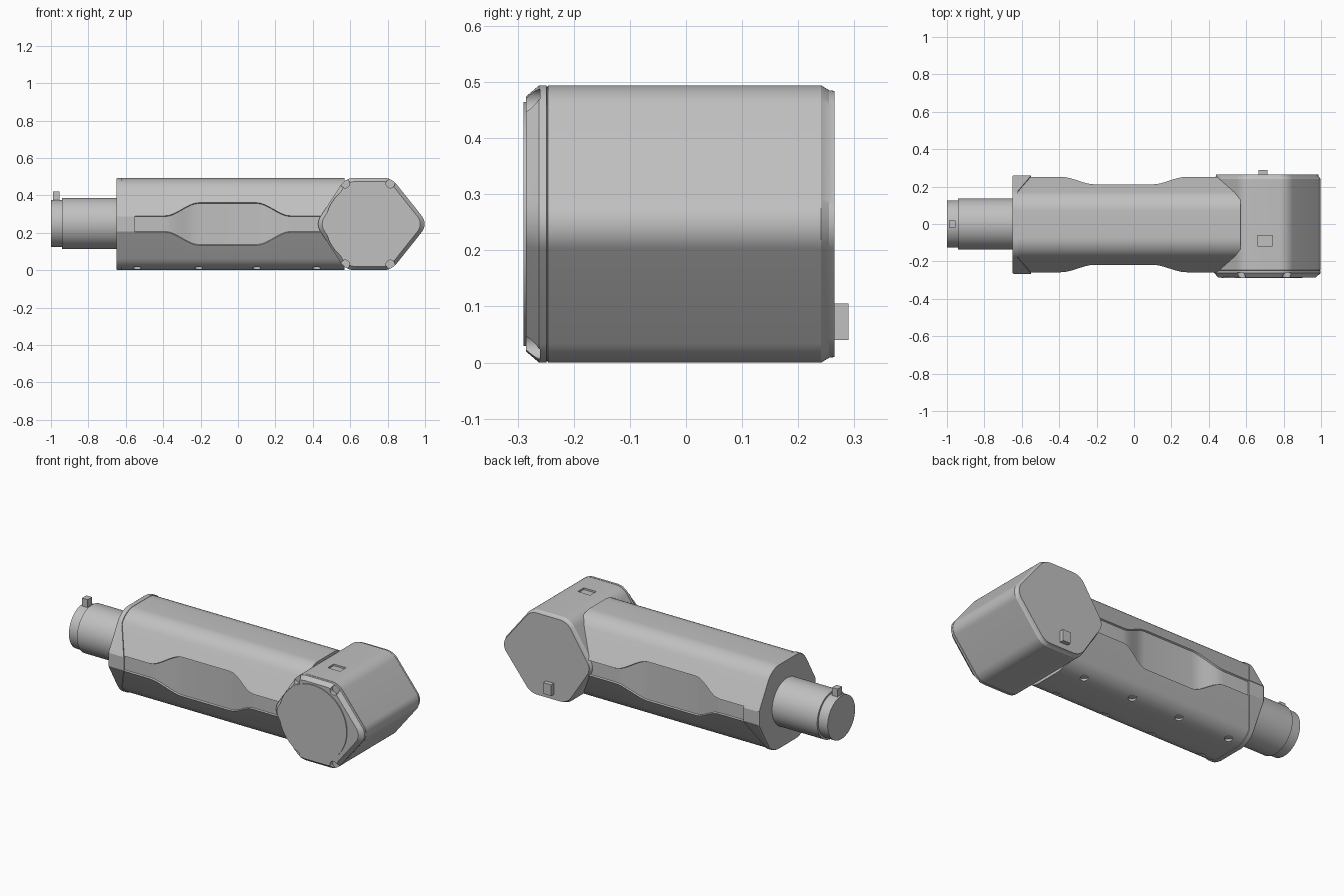
import bpy, bmesh, math
from mathutils import Vector, Matrix

if "Cube" in bpy.data.objects:
    bpy.data.objects.remove(bpy.data.objects["Cube"], do_unlink=True)

grey = bpy.data.materials.new("light_grey")
grey.use_nodes = True
GREY = (0.53, 0.53, 0.53, 1)
grey.diffuse_color = GREY
grey.node_tree.nodes["Principled BSDF"].inputs["Base Color"].default_value = GREY

MID = 0.247      # height of the long axis
SHIFT = -0.003   # sideways offset of the body


def make(name, bm):
    bmesh.ops.recalc_face_normals(bm, faces=bm.faces)
    mesh = bpy.data.meshes.new(name)
    bm.to_mesh(mesh)
    bm.free()
    ob = bpy.data.objects.new(name, mesh)
    bpy.context.collection.objects.link(ob)
    mesh.materials.append(grey)
    return ob


def activate(ob):
    bpy.ops.object.select_all(action='DESELECT')
    ob.select_set(True)
    bpy.context.view_layer.objects.active = ob


def smooth(ob, angle=25):
    activate(ob)
    bpy.ops.object.shade_smooth_by_angle(angle=math.radians(angle))


def loft(name, rings):
    """Skin a list of equal-length closed rings and cap both ends."""
    bm = bmesh.new()
    loops = [[bm.verts.new(p) for p in ring] for ring in rings]
    n = len(loops[0])
    for a, b in zip(loops, loops[1:]):
        for i in range(n):
            j = (i + 1) % n
            bm.faces.new((a[i], a[j], b[j], b[i]))
    bm.faces.new(loops[0])
    bm.faces.new(loops[-1])
    return make(name, bm)


def rounded(corners, steps=8):
    """Fillet a polygon given as (u, v, radius)."""
    out = []
    for i, (u, v, r) in enumerate(corners):
        p = Vector((u, v))
        if not r:
            out.append(p)
            continue
        a = (Vector(corners[i - 1][:2]) - p).normalized()
        b = (Vector(corners[(i + 1) % len(corners)][:2]) - p).normalized()
        half = a.angle(b) / 2
        centre = p + (a + b).normalized() * r / math.sin(half)
        start = p + a * r / math.tan(half) - centre
        end = p + b * r / math.tan(half) - centre
        out += [centre + start.lerp(end, k / steps).normalized() * r for k in range(steps + 1)]
    return out


def cylinder(name, axis, centre, radius, depth, sides=64):
    bm = bmesh.new()
    turn = Vector((0, 0, 1)).rotation_difference(Vector(axis)).to_matrix().to_4x4()
    bmesh.ops.create_cone(bm, cap_ends=True, segments=sides, radius1=radius, radius2=radius,
                          depth=depth, matrix=Matrix.Translation(centre) @ turn)
    return make(name, bm)


def box(name, centre, size):
    bm = bmesh.new()
    bmesh.ops.create_cube(bm, size=1, matrix=Matrix.Translation(centre) @ Matrix.Diagonal((*size, 1)))
    return make(name, bm)


def cut(ob, cutter):
    mod = ob.modifiers.new("cut", 'BOOLEAN')
    mod.operation = 'DIFFERENCE'
    mod.solver = 'EXACT'
    mod.object = cutter
    activate(ob)
    bpy.ops.object.modifier_apply(modifier=mod.name)
    bpy.data.objects.remove(cutter, do_unlink=True)


# Hexagonal section with its side points cut off at half width w
def section(w, step, half=0.245, top=0.14):
    h = half - (w - top) * 1.75
    right = [(top, -half, 0.12), (w, -h, 0), (w - step, -h + step / 2, 0),
             (w - step, h - step / 2, 0), (w, h, 0), (top, half, 0.12)]
    left = [(-u, v, r) for u, v, r in reversed(right)]
    return rounded(right + left)


# Body with scooped grip panels on both sides
def width(x):
    t = max(0, min(1, (abs(x + 0.055) - 0.155) / 0.18))
    return 0.215 + 0.04 * t * t * (3 - 2 * t)


stations = [-0.63, -0.39]
stations += [-0.39 + 0.18 * k / 8 for k in range(1, 9)]
stations += [0.1 + 0.18 * k / 8 for k in range(9)] + [0.57]
body = loft("body", [[(x, u + SHIFT, MID + v) for u, v in section(width(x), 0.008)]
                     for x in stations])
for x in (-0.54, -0.21, 0.1, 0.42):
    for y in (-0.11, 0.11):
        cut(body, cylinder("hole_cutter", (0, 0, 1), (x, y + SHIFT, 0), 0.022, 0.034, 24))
smooth(body)

# End collar, reaching further along the body at its sides
outer = section(0.263, 0.002, 0.247, 0.145)


def collar_edge(u):
    return -0.62 + 0.07 * max(0, min(1, (abs(u) - 0.185) / 0.07))


collar = loft("end_collar", [
    [(-0.65, u * 0.985 + SHIFT, MID + v * 0.985) for u, v in outer],
    [(-0.643, u + SHIFT, MID + v) for u, v in outer],
    [(collar_edge(u), u + SHIFT, MID + v) for u, v in outer],
    [(collar_edge(u), u * 0.97 + SHIFT, MID + v * 0.97) for u, v in outer]])
smooth(collar)

# Connector tube, its narrower tip and the locating pin
smooth(cylinder("connector_tube", (1, 0, 0), (-0.79, 0, MID + 0.003), 0.137, 0.30))
smooth(cylinder("connector_tip", (1, 0, 0), (-0.965, 0, MID + 0.003), 0.126, 0.07))
box("locating_pin", (-0.972, 0, 0.395), (0.036, 0.04, 0.05))

# Head: rounded hexagonal block lying across the body
hexagon = rounded([(0.575, 0.494, 0.09), (0.82, 0.494, 0.09), (1.017, 0.247, 0.07),
                   (0.82, 0, 0.09), (0.575, 0, 0.09), (0.415, 0.247, 0.07)])
CENTRE = Vector((0.7, MID))
profile = [(-0.285, 0.92), (-0.262, 1), (-0.249, 1), (-0.2475, 0.985), (-0.246, 1),
           (0.241, 1), (0.255, 0.965), (0.265, 0.96)]
head = loft("head", [[(p.x, y, p.y) for p in (CENTRE + (q - CENTRE) * s for q in hexagon)]
                     for y, s in profile])
for x in (0.573, 0.815):
    for z in (0.03, 0.464):
        cut(head, cylinder("notch_cutter", (0, 1, 0), (x, -0.285, z), 0.024, 0.05, 24))
cut(head, box("slot_cutter", (0.70, -0.09, 0.494), (0.08, 0.055, 0.02)))
smooth(head)

# Round cover on the front of the head, button on the back
smooth(cylinder("front_cover", (0, 1, 0), (0.685, -0.2855, MID), 0.217, 0.009))
box("back_button", (0.69, 0.275, 0.0725), (0.05, 0.03, 0.065))
